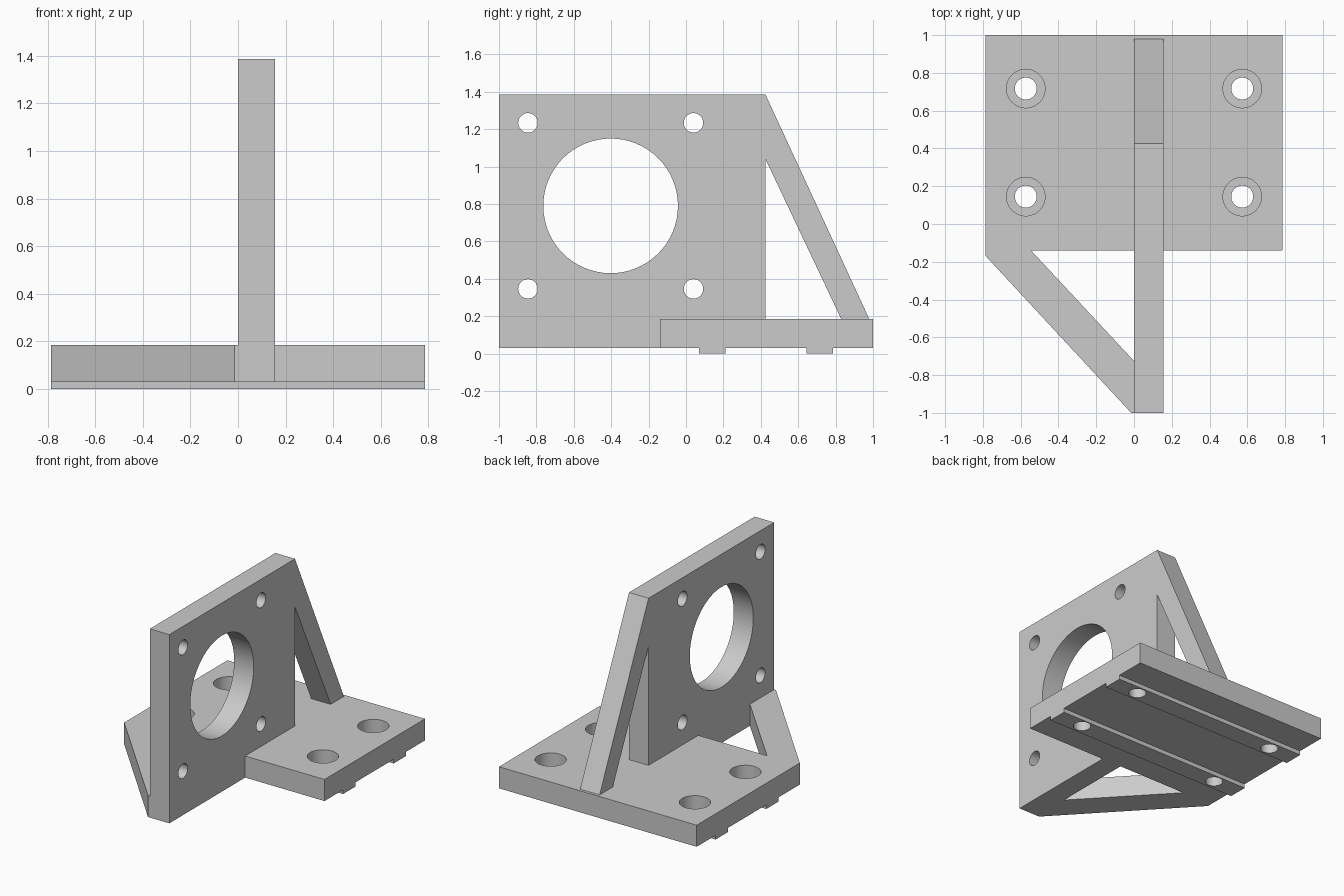
import bpy
import bmesh
import math
from mathutils import Matrix, Vector

cube = bpy.data.objects.get("Cube")
if cube:
    bpy.data.objects.remove(cube, do_unlink=True)

grey = bpy.data.materials.new("plain_grey")
grey.use_nodes = True
colour = (0.6, 0.6, 0.6, 1)
grey.diffuse_color = colour
grey.node_tree.nodes["Principled BSDF"].inputs["Base Color"].default_value = colour


def finish(name, bm):
    bmesh.ops.recalc_face_normals(bm, faces=bm.faces)
    mesh = bpy.data.meshes.new(name)
    bm.to_mesh(mesh)
    bm.free()
    mesh.materials.append(grey)
    obj = bpy.data.objects.new(name, mesh)
    bpy.context.collection.objects.link(obj)
    return obj


def prism(name, points, low, high, axis="z"):
    """Extrude an outline along z (points are x, y) or x (points are y, z)."""
    bm = bmesh.new()
    place = (lambda p: (p[0], p[1], low)) if axis == "z" else (lambda p: (low, p[0], p[1]))
    face = bm.faces.new([bm.verts.new(place(p)) for p in points])
    new = bmesh.ops.extrude_face_region(bm, geom=[face])["geom"]
    move = Vector((0, 0, high - low)) if axis == "z" else Vector((high - low, 0, 0))
    bmesh.ops.translate(bm, vec=move, verts=[v for v in new if isinstance(v, bmesh.types.BMVert)])
    return finish(name, bm)


def rod(name, centre, radius, length, axis="z"):
    bm = bmesh.new()
    turn = Matrix.Rotation(math.pi / 2, 4, "Y") if axis == "x" else Matrix()
    bmesh.ops.create_cone(bm, cap_ends=True, segments=64, radius1=radius, radius2=radius,
                          depth=length, matrix=Matrix.Translation(centre) @ turn)
    return finish(name, bm)


def combine(target, tool, operation):
    """Apply a boolean and remove the tool."""
    mod = target.modifiers.new("combine", "BOOLEAN")
    mod.operation, mod.solver, mod.object = operation, "EXACT", tool
    tool.hide_render = True
    bpy.ops.object.select_all(action="DESELECT")
    bpy.context.view_layer.objects.active = target
    target.select_set(True)
    bpy.ops.object.modifier_apply(modifier=mod.name)
    bpy.data.objects.remove(tool, do_unlink=True)


W, FLOOR, TOP, THICK = 0.785, 0.03, 0.185, 0.155

# Base plate with the diagonal front brace and the foot of the upright
bracket = prism("mounting_bracket", [
    (-W, 1), (W, 1), (W, -0.14), (THICK, -0.14), (THICK, -1), (-0.015, -1), (-W, -0.17)],
    FLOOR, TOP)
combine(bracket, prism("brace_window", [(-0.545, -0.14), (0, -0.14), (0, -0.725)],
                       -0.1, 0.4), "DIFFERENCE")

# Upright plate with the sloping rear brace
combine(bracket, prism("upright", [
    (-1, 0.1), (0.425, 0.1), (0.425, 1.04), (0.83, TOP), (0.83, 0.1), (0.98, 0.1),
    (0.98, TOP), (0.425, 1.385), (-1, 1.385)], 0, THICK, "x"), "UNION")

# Locating ribs under the base
for y in (0.14, 0.715):
    combine(bracket, prism("rib", [(-W, y - 0.07), (W, y - 0.07), (W, y + 0.07), (-W, y + 0.07)],
                           0, 0.08), "UNION")

# Counterbored base holes
for x in (-0.573, 0.573):
    for y in (0.145, 0.717):
        combine(bracket, rod("bolt_hole", (x, y, 0.1), 0.058, 0.6), "DIFFERENCE")
        combine(bracket, rod("counterbore", (x, y, 0.27), 0.102, 0.4), "DIFFERENCE")

# Large bore and four screw holes in the upright
combine(bracket, rod("bore", (THICK / 2, -0.403, 0.79), 0.36, 0.5, "x"), "DIFFERENCE")
for y in (-0.845, 0.04):
    for z in (0.346, 1.234):
        combine(bracket, rod("screw_hole", (THICK / 2, y, z), 0.052, 0.5, "x"), "DIFFERENCE")

bpy.ops.object.shade_smooth_by_angle(angle=math.radians(30))
